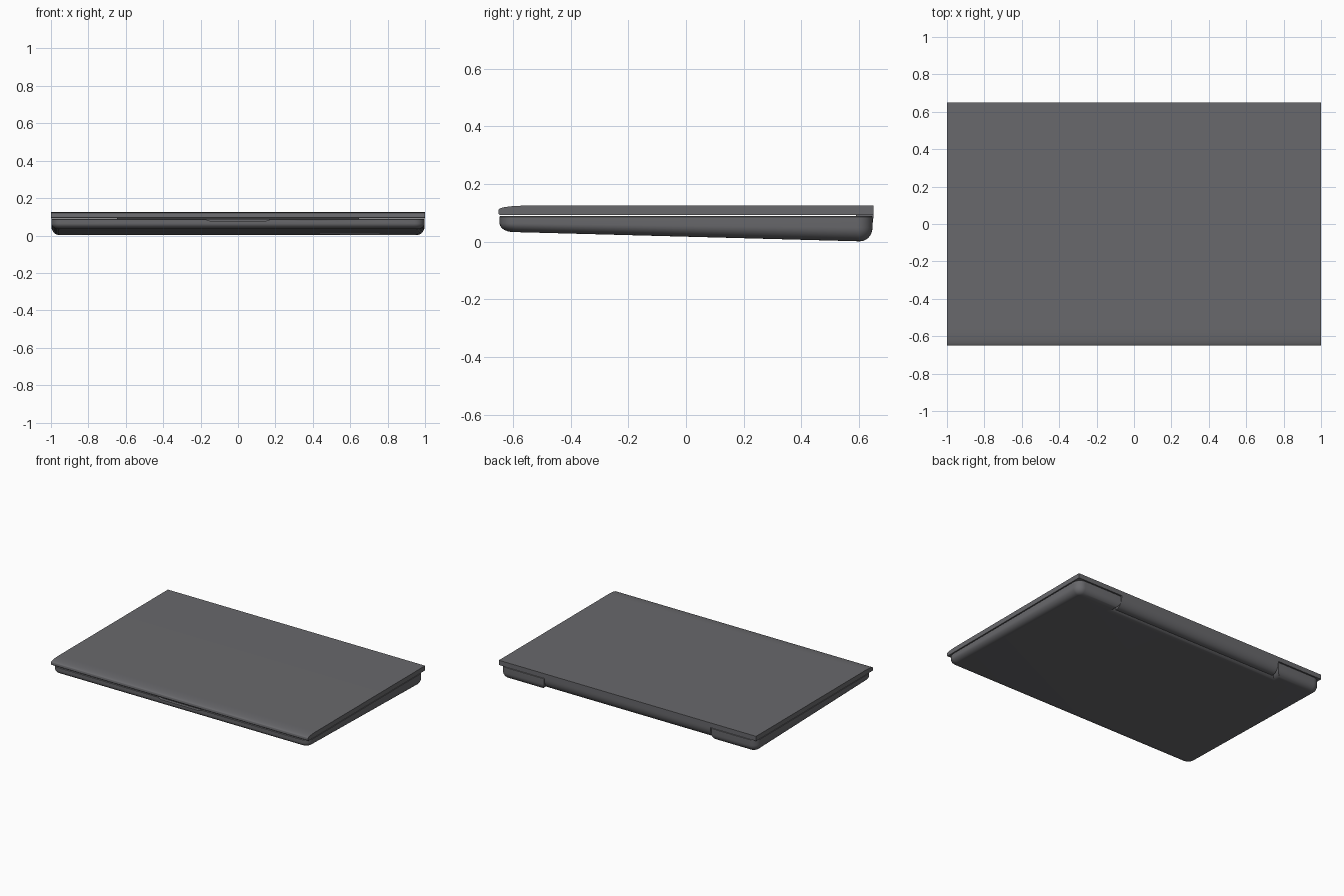
import bpy, bmesh, math

if "Cube" in bpy.data.objects:
    bpy.data.objects.remove(bpy.data.objects["Cube"])


def make_object(name, verts, faces, angle=35):
    mesh = bpy.data.meshes.new(name)
    mesh.from_pydata(verts, [], faces)
    bm = bmesh.new()
    bm.from_mesh(mesh)
    bmesh.ops.recalc_face_normals(bm, faces=bm.faces)
    bm.to_mesh(mesh)
    bm.free()
    ob = bpy.data.objects.new(name, mesh)
    bpy.context.collection.objects.link(ob)
    bpy.ops.object.select_all(action='DESELECT')
    ob.select_set(True)
    bpy.context.view_layer.objects.active = ob
    bpy.ops.object.shade_smooth_by_angle(angle=math.radians(angle))
    mat = bpy.data.materials.get("dark_grey") or bpy.data.materials.new("dark_grey")
    mat.diffuse_color = (0.14, 0.14, 0.15, 1)
    mat.use_nodes = True
    mat.node_tree.nodes["Principled BSDF"].inputs["Base Color"].default_value = mat.diffuse_color
    mesh.materials.append(mat)
    return ob


def loft(name, rings, angle=35):
    n = len(rings[0])
    verts = [v for r in rings for v in r]
    faces = [(k * n + i, k * n + (i + 1) % n, (k + 1) * n + (i + 1) % n, (k + 1) * n + i)
             for k in range(len(rings) - 1) for i in range(n)]
    faces += [tuple(range(n)), tuple(range(len(verts) - n, len(verts)))]
    return make_object(name, verts, faces, angle)


def extrude_x(name, profile, half, angle=35):
    return loft(name, [[(x, y, z) for y, z in profile] for x in (-half, half)], angle)


def arc(cx, cy, rx, ry, a0, a1, n=8):
    return [(cx + rx * math.cos(math.radians(a0 + (a1 - a0) * i / n)),
             cy + ry * math.sin(math.radians(a0 + (a1 - a0) * i / n))) for i in range(n + 1)]


# Base: rounded outline with a hinge notch at the back, wedge-shaped underside
TOP, HX, HY, R = 0.089, 0.998, 0.647, 0.055
NOTCH_X, NOTCH_Y = 0.65, 0.597


def outline(d):
    r = R - d
    cx, cy = HX - R, HY - R
    pts = arc(-cx, -cy, r, r, 180, 270) + arc(cx, -cy, r, r, 270, 360)
    pts += arc(cx, cy, r, r, 0, 90)
    pts += [(NOTCH_X + d, HY - d), (NOTCH_X + d, NOTCH_Y - d),
            (-NOTCH_X - d, NOTCH_Y - d), (-NOTCH_X - d, HY - d)]
    return pts + arc(-cx, cy, r, r, 90, 180)


def bottom(y):
    return 0.0175 - 0.0268 * y


rings = [[(x, y, TOP) for x, y in outline(0.003)],
         [(x, y, TOP - 0.003) for x, y in outline(0)]]
for i in range(9):
    a = math.radians(90 * i / 8)
    d = 0.045 * (1 - math.cos(a))
    rings.append([(x, y, bottom(y) + 0.55 * (TOP - bottom(y)) * (1 - math.sin(a)))
                  for x, y in outline(d)])
base = loft("base", rings)

# Finger recess in the front edge
cut = [[(-0.17, 0.10), (0.17, 0.10), (0.17, 0.085), (0.145, 0.076),
        (-0.145, 0.076), (-0.17, 0.085)]]
cutter = loft("recess_cutter", [[(x, y, z) for x, z in cut[0]] for y in (-0.7, -0.625)])
cutter.hide_render = True
cutter.hide_set(True)
boolean = base.modifiers.new("finger_recess", 'BOOLEAN')
boolean.object = cutter
boolean.operation = 'DIFFERENCE'
boolean.solver = 'EXACT'

# Lid: flat slab with a softly rounded front edge
front = arc(-0.56, 0.111, 0.09, 0.014, 180, 90, 10)
lid_profile = [(-0.646, 0.092), (-0.65, 0.096)] + front + [(0.65, 0.125), (0.65, 0.092)]
extrude_x("lid", lid_profile, 1.0)

# Hinge cover: rounded bar under the back of the lid, filling the notch
hinge_profile = [(0.59, 0.1), (0.65, 0.1)] + arc(0.60, 0.085, 0.05, 0.07, 0, -90, 10) + [(0.59, 0.015)]
extrude_x("hinge_cover", hinge_profile, 0.646)
